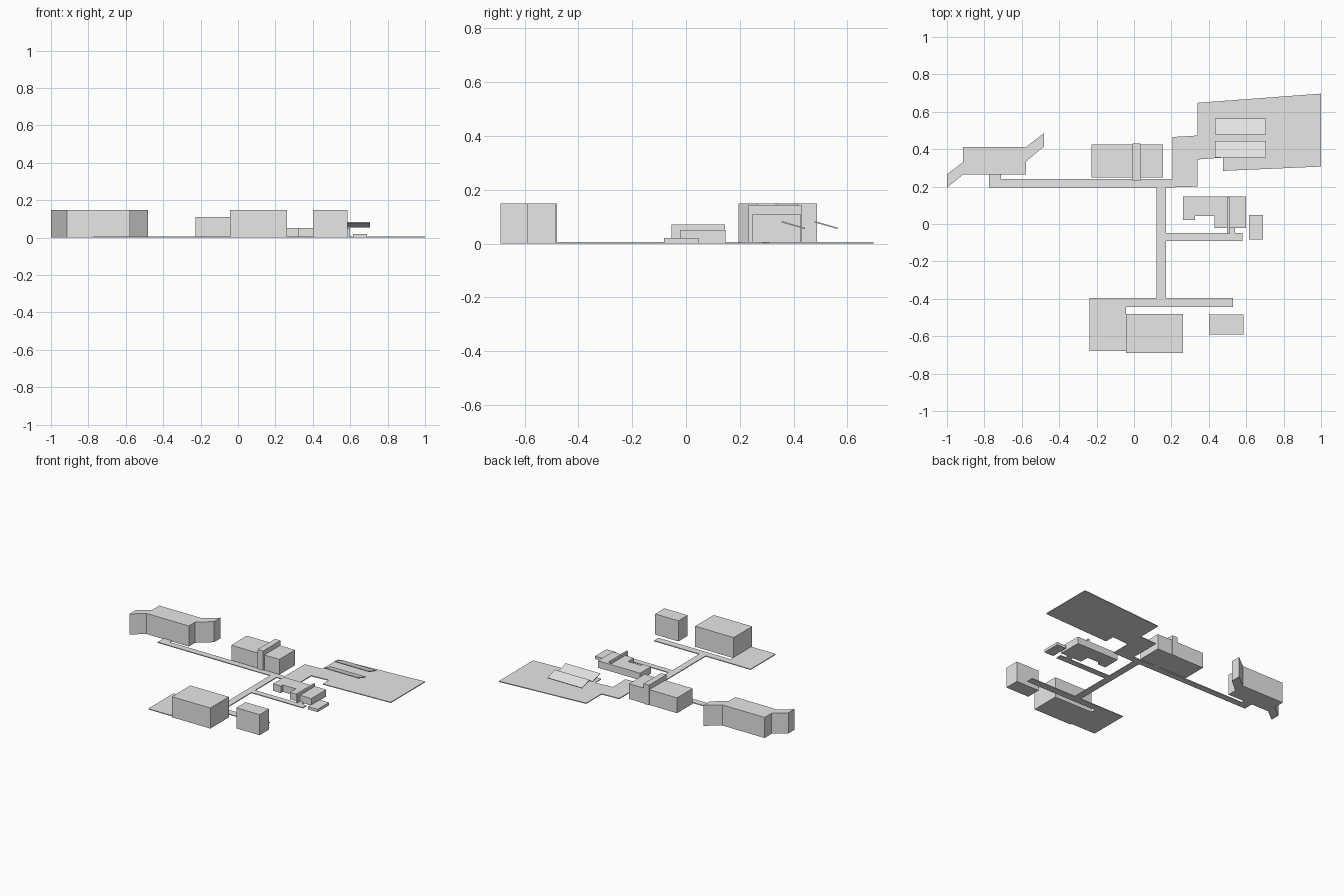
import bpy
import bmesh
from math import atan2, hypot
from mathutils import Matrix, Vector

default_cube = bpy.data.objects.get("Cube")
if default_cube:
    bpy.data.objects.remove(default_cube, do_unlink=True)

# Single flat colour
grey = bpy.data.materials.new("light_grey")
grey.use_nodes = True
colour = (0.8, 0.8, 0.8, 1.0)
grey.diffuse_color = colour
for node in grey.node_tree.nodes:
    if node.type == 'BSDF_PRINCIPLED':
        node.inputs["Base Color"].default_value = colour


def finish(name, bm):
    """Turn a bmesh into a named, flat-shaded object."""
    bmesh.ops.recalc_face_normals(bm, faces=bm.faces)
    mesh = bpy.data.meshes.new(name)
    bm.to_mesh(mesh)
    bm.free()
    mesh.materials.append(grey)
    obj = bpy.data.objects.new(name, mesh)
    bpy.context.collection.objects.link(obj)
    return obj


def extrude_plan(name, outline, height):
    """Raise a floor plan outline from the ground to a height."""
    bm = bmesh.new()
    base = bm.faces.new([bm.verts.new((x, y, 0)) for x, y in outline])
    result = bmesh.ops.extrude_face_region(bm, geom=[base], use_keep_orig=True)
    top = [v for v in result["geom"] if isinstance(v, bmesh.types.BMVert)]
    bmesh.ops.translate(bm, verts=top, vec=(0, 0, height))
    return finish(name, bm)


def block(name, x_range, y_range, height):
    """Upright box standing on the ground."""
    (left, right), (front, back) = x_range, y_range
    plan = [(left, front), (right, front), (right, back), (left, back)]
    return extrude_plan(name, plan, height)


def canopy(name, x_range, high, low, thickness):
    """Thin tilted roof panel between a high and a low edge (y, z)."""
    dy, dz = low[0] - high[0], low[1] - high[1]
    centre = Vector((sum(x_range) / 2, (high[0] + low[0]) / 2,
                     (high[1] + low[1]) / 2))
    size = (x_range[1] - x_range[0], hypot(dy, dz), thickness)
    bm = bmesh.new()
    bmesh.ops.create_cube(bm, size=1, matrix=Matrix.Translation(centre)
                          @ Matrix.Rotation(atan2(dz, dy), 4, 'X')
                          @ Matrix.Diagonal((*size, 1)))
    return finish(name, bm)


PAVING = 0.006
TALL = 0.148

# Paving: west path, north-east plaza, trunk path and east branch
extrude_plan("main_paving", [
    (-.775, .195), (.12, .195), (.12, -.395), (.17, -.395), (.17, -.09),
    (.58, -.09), (.58, -.048), (.54, -.048), (.54, -.022), (.5, -.022),
    (.5, -.048), (.17, -.048), (.17, .195), (.34, .2), (.34, .345),
    (.475, .355), (.475, .284), (1, .307), (1, .697), (.34, .648),
    (.34, .473), (.205, .465), (.205, .24), (-.71, .24), (-.71, .265),
    (-.775, .265)], PAVING)
extrude_plan("south_paving", [
    (-.237, -.395), (-.237, -.68), (-.043, -.68), (-.043, -.445),
    (.53, -.445), (.53, -.395)], PAVING)

# Winged hall in the west
extrude_plan("winged_hall", [
    (-1, .195), (-.913, .265), (-.577, .265), (-.577, .335), (-.48, .415),
    (-.48, .487), (-.577, .412), (-.913, .412), (-.913, .332), (-1, .265)],
    TALL)

# Southern halls
block("south_hall", (-.043, .263), (-.69, -.48), TALL)
block("south_annex", (.4, .585), (-.59, -.485), TALL)

# Northern hall with a taller entrance ridge
block("north_hall", (-.227, .155), (.248, .426), .11)
block("north_ridge", (-.007, .036), (.232, .43), .144)

# Low eastern building, its dividing wall and a small platform
extrude_plan("east_building", [
    (.262, .022), (.325, .022), (.325, .044), (.43, .044), (.43, -.022),
    (.598, -.022), (.598, .147), (.262, .147)], .05)
block("east_wall", (.498, .51), (-.053, .145), .07)
block("east_platform", (.615, .69), (-.082, .047), .02)

# Pair of tilted canopies over the plaza
for name, edge in (("front_canopy", .356), ("back_canopy", .478)):
    canopy(name, (.432, .706), (edge, .081), (edge + .086, .056), .005)
